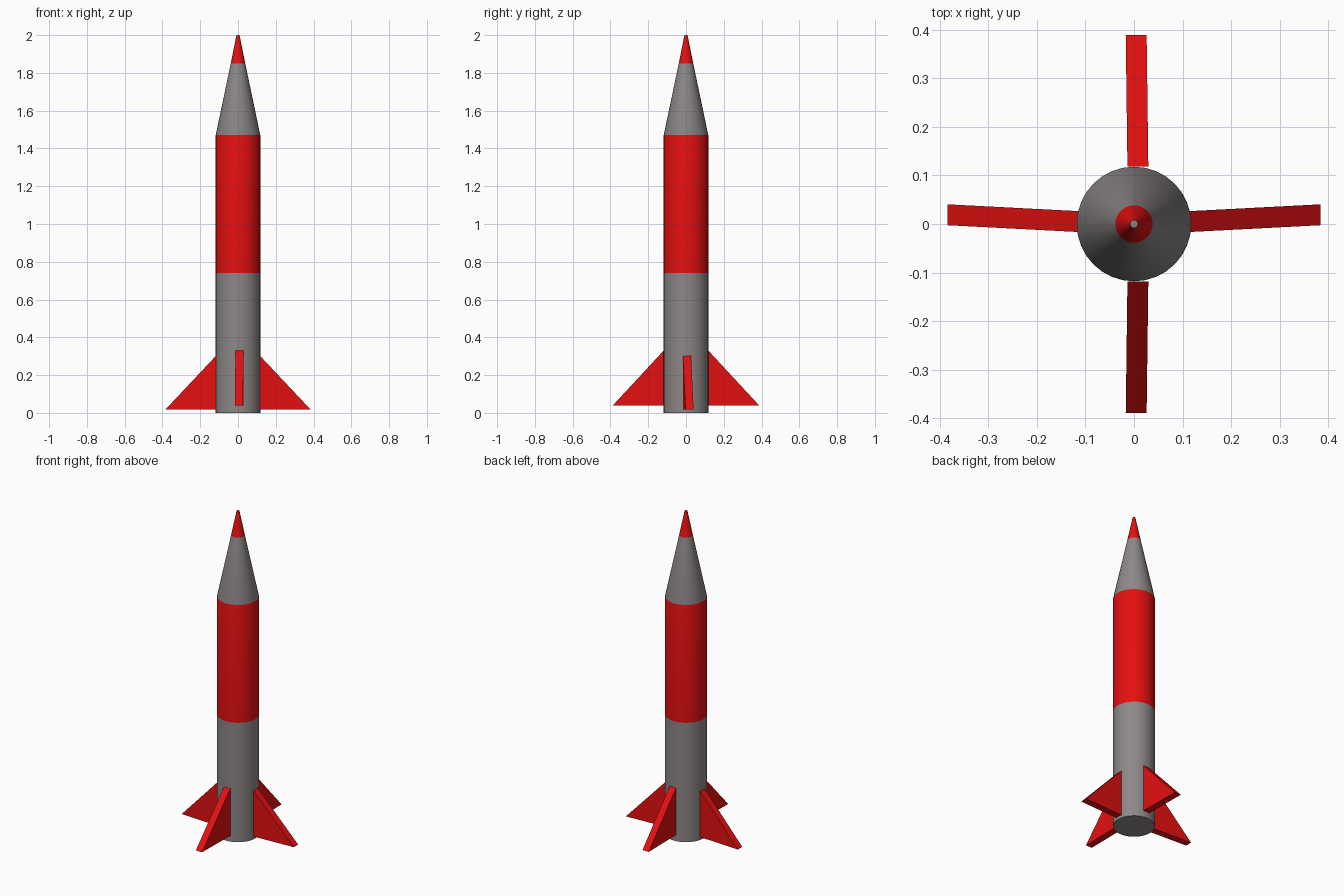
import bpy, math
from mathutils import Vector

if "Cube" in bpy.data.objects:
    bpy.data.objects.remove(bpy.data.objects["Cube"])


def material(name, rgb):
    m = bpy.data.materials.new(name)
    m.diffuse_color = (*rgb, 1)
    m.use_nodes = True
    m.node_tree.nodes["Principled BSDF"].inputs["Base Color"].default_value = m.diffuse_color
    return m


GREY = material("warm_grey", (0.27, 0.245, 0.245))
RED = material("bright_red", (0.78, 0.005, 0.005))
SIDES = 32


def add_object(name, verts, faces, mats):
    me = bpy.data.meshes.new(name)
    me.from_pydata(verts, [], faces)
    for m in mats:
        me.materials.append(m)
    ob = bpy.data.objects.new(name, me)
    bpy.context.collection.objects.link(ob)
    return ob


def lathe(name, profile, band_mats):
    """Revolve (radius, z) points; one material index per band, caps grey."""
    verts = [(r * math.cos(2 * math.pi * i / SIDES), r * math.sin(2 * math.pi * i / SIDES), z)
             for r, z in profile for i in range(SIDES)]
    faces, idx = [], []
    for k, mi in enumerate(band_mats):
        for i in range(SIDES):
            j = (i + 1) % SIDES
            a, b = k * SIDES, (k + 1) * SIDES
            faces.append((a + i, a + j, b + j, b + i))
            idx.append(mi)
    faces.append(tuple(reversed(range(SIDES))))
    top = (len(profile) - 1) * SIDES
    faces.append(tuple(range(top, top + SIDES)))
    idx += [0, 0]
    ob = add_object(name, verts, faces, (GREY, RED))
    for p, mi in zip(ob.data.polygons, idx):
        p.material_index = mi
    bpy.context.view_layer.objects.active = ob
    ob.select_set(True)
    bpy.ops.object.shade_smooth_by_angle(angle=math.radians(30))
    ob.select_set(False)
    return ob


def fin(name, out, side, root, tip, z0, z1, root_off, tip_off):
    """Triangular plate: out = outward axis, side = thickness axis."""
    out, side = Vector(out), Vector(side)
    half = 0.0215
    verts = []
    for s in (-half, half):
        for r, z, o in ((root, z0, root_off), (tip, z0, tip_off), (root, z1, root_off)):
            verts.append(out * r + side * (o + s) + Vector((0, 0, z)))
    faces = [(0, 1, 2), (5, 4, 3), (0, 3, 4, 1), (1, 4, 5, 2), (2, 5, 3, 0)]
    # keep the normals outward whichever way the axes are handed
    if out.cross(Vector((0, 0, 1))).dot(side) > 0:
        faces = [tuple(reversed(f)) for f in faces]
    add_object(name, verts, faces, (RED,))


# Fuselage with painted upper half, nose cone with red tip
lathe("rocket_body",
      [(0.118, 0), (0.118, 0.74), (0.118, 1.47), (0.0385, 1.85), (0.008, 2.0)],
      [0, 1, 0, 1])

# Side fins, slightly swept toward the back
for nm, s in (("right_fin", 1), ("left_fin", -1)):
    fin(nm, (s, 0, 0), (0, 1, 0), 0.114, 0.384, 0.018, 0.305, 0.005, 0.019)

# Front and back fins, set a little higher
for nm, s in (("back_fin", 1), ("front_fin", -1)):
    fin(nm, (0, s, 0), (1, 0, 0), 0.118, 0.389, 0.038, 0.33, 0.008, 0.0045)
